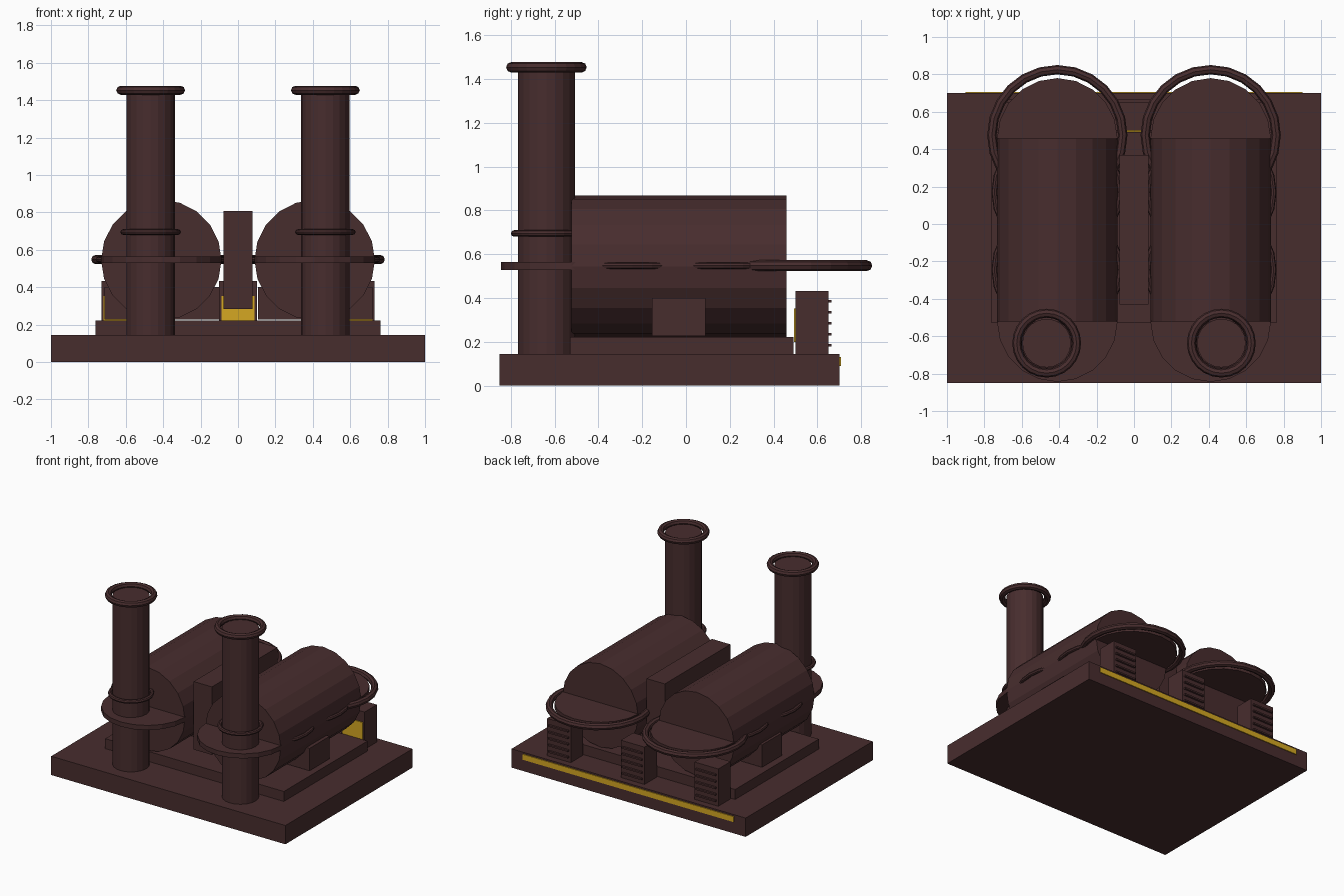
import bpy, math

if "Cube" in bpy.data.objects:
    bpy.data.objects.remove(bpy.data.objects["Cube"])


def material(name, rgb):
    m = bpy.data.materials.new(name)
    m.diffuse_color = (*rgb, 1.0)
    m.use_nodes = True
    m.node_tree.nodes["Principled BSDF"].inputs["Base Color"].default_value = m.diffuse_color
    return m


BROWN = material("dark_brown", (0.064, 0.026, 0.027))
YELLOW = material("warning_yellow", (0.66, 0.39, 0.016))


def finish(name, mat):
    o = bpy.context.object
    o.name = name
    o.data.materials.clear()
    o.data.materials.append(mat)
    return o


def box(name, x0, x1, y0, y1, z0, z1, mat=BROWN):
    bpy.ops.mesh.primitive_cube_add(
        size=1, location=((x0 + x1) / 2, (y0 + y1) / 2, (z0 + z1) / 2))
    o = finish(name, mat)
    o.scale = (x1 - x0, y1 - y0, z1 - z0)
    return o


def cylinder(name, loc, r, depth, rot=(0, 0, 0), sides=20):
    bpy.ops.mesh.primitive_cylinder_add(
        vertices=sides, radius=r, depth=depth, location=loc, rotation=rot)
    return finish(name, BROWN)


def ring(name, loc, major, minor):
    bpy.ops.mesh.primitive_torus_add(
        major_radius=major, minor_radius=minor, major_segments=24,
        minor_segments=8, location=loc)
    return finish(name, BROWN)


# Foundation slabs and rear warning stripe
box("base_slab", -1, 1, -0.85, 0.70, 0, 0.145)
box("plinth", -0.763, 0.763, -0.53, 0.49, 0.145, 0.222)
box("rear_stripe", -0.9, 0.9, 0.699, 0.707, 0.09, 0.132, YELLOW)

# Central spine between the tanks
box("central_spine", -0.078, 0.078, -0.43, 0.37, 0.283, 0.808)

TANK_Z = 0.545
for side, s in (("left", -1), ("right", 1)):
    x = 0.41 * s
    # Horizontal tank with flat end plates
    cylinder(side + "_tank", (x, -0.032, TANK_Z), 0.322, 0.98, (math.pi / 2, 0, 0))
    cylinder(side + "_front_plate", (x, -0.522, TANK_Z + 0.002), 0.322, 0.036)
    cylinder(side + "_rear_plate", (x, 0.458, TANK_Z + 0.002), 0.322, 0.036)
    # Hoops around the tank
    for i, y in enumerate((-0.245, 0.17)):
        ring(f"{side}_tank_hoop_{i}", (x, y, TANK_Z + 0.003), 0.337, 0.015)
    ring(side + "_rear_pipe", (x, 0.475, TANK_Z + 0.003), 0.35, 0.025)
    # Saddle support
    box(side + "_saddle", x - 0.303, x + 0.31, -0.155, 0.09, 0.227, 0.40)
    # Chimney with collar and rim
    cx, cy = 0.467 * s, -0.637
    cylinder(side + "_chimney", (cx, cy, 0.7975), 0.13, 1.305)
    ring(side + "_chimney_collar", (cx, cy, 0.695), 0.147, 0.015)
    ring(side + "_chimney_rim", (cx, cy, 1.453), 0.16, 0.024)

# Rear vent cabinets with yellow front panel and louvres
for n, x in enumerate((-0.63, 0, 0.63)):
    box(f"cabinet_{n}", x - 0.101, x + 0.101, 0.50, 0.65, 0.145, 0.433)
    box(f"cabinet_panel_{n}", x - 0.088, x + 0.088, 0.492, 0.501, 0.2, 0.352, YELLOW)
    for k in range(5):
        z = 0.185 + 0.05 * k
        box(f"louvre_{n}_{k}", x - 0.085, x + 0.085, 0.645, 0.665, z - 0.006, z + 0.006)
